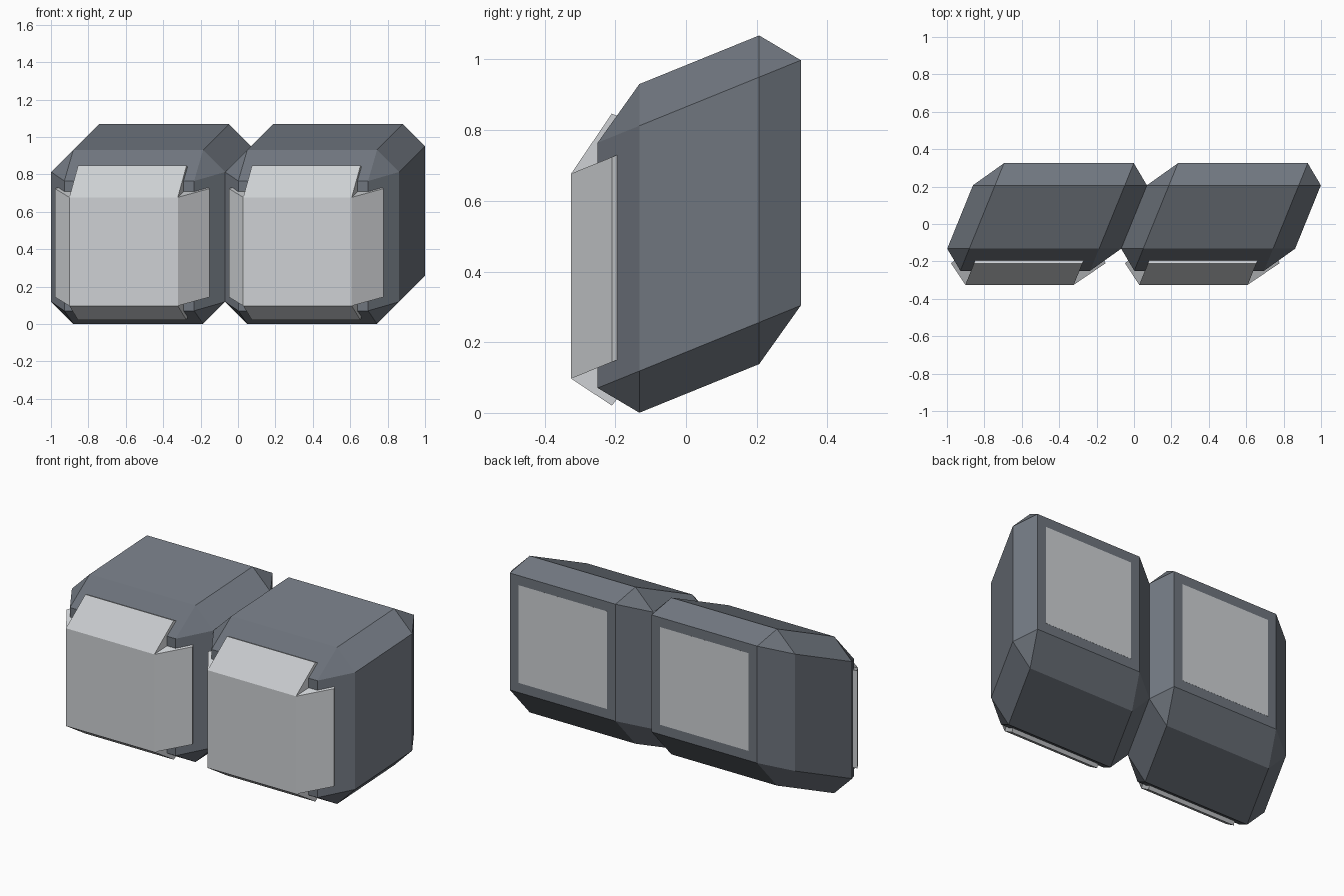
import bpy, bmesh
from math import pi
from mathutils import Matrix, Vector

if "Cube" in bpy.data.objects:
    bpy.data.objects.remove(bpy.data.objects["Cube"])

SHEAR = 0.406      # sideways and upward drift per unit of depth
PITCH = 0.93       # spacing of the two blocks


def box(bm, half, y0, y1):
    m = Matrix.Translation((0, (y0 + y1) / 2, 0)) @ Matrix.Diagonal((2 * half, y1 - y0, 2 * half, 1))
    bmesh.ops.create_cube(bm, size=1, matrix=m)


def finish(bm, name, cx, mat):
    # slant the straight shape, then place it
    for v in bm.verts:
        v.co.x += cx + SHEAR * v.co.y
        v.co.z += 0.519 + SHEAR * v.co.y
    bmesh.ops.recalc_face_normals(bm, faces=bm.faces)
    me = bpy.data.meshes.new(name)
    bm.to_mesh(me)
    bm.free()
    me.materials.append(mat)
    bpy.context.collection.objects.link(bpy.data.objects.new(name, me))


def material(name, rgb):
    mat = bpy.data.materials.new(name)
    mat.diffuse_color = (*rgb, 1)
    mat.use_nodes = True
    mat.node_tree.nodes["Principled BSDF"].inputs["Base Color"].default_value = mat.diffuse_color
    return mat


dark = material("dark_slate", (0.16, 0.18, 0.21))
light = material("light_grey", (0.62, 0.64, 0.66))

for side, cx in (("left", -0.48), ("right", -0.48 + PITCH)):
    # Chamfered slanted block
    bm = bmesh.new()
    box(bm, 0.465, -0.25, 0.325)
    bmesh.ops.bevel(bm, geom=bm.edges[:], offset=0.118, segments=1,
                    affect='EDGES', profile=0.5)
    finish(bm, side + "_block", cx, dark)

    # Front plate: core running through to the back, plus four sloping flaps
    bm = bmesh.new()
    box(bm, 0.29, -0.325, 0.3255)
    profile = [(0.29, -0.325), (0.413, -0.21), (0.40, -0.194), (0.345, -0.249), (0.29, -0.249)]
    for k in range(4):
        rot = Matrix.Rotation(k * pi / 2, 3, 'Y')
        ends = [[bm.verts.new(rot @ Vector((r, y, w))) for r, y in profile]
                for w in (-0.29, 0.29)]
        a, b = ends
        bm.faces.new(a)
        bm.faces.new(b[::-1])
        for i in range(len(profile) - 1):
            bm.faces.new((a[i], b[i], b[i + 1], a[i + 1]))
    finish(bm, side + "_front_plate", cx, light)
